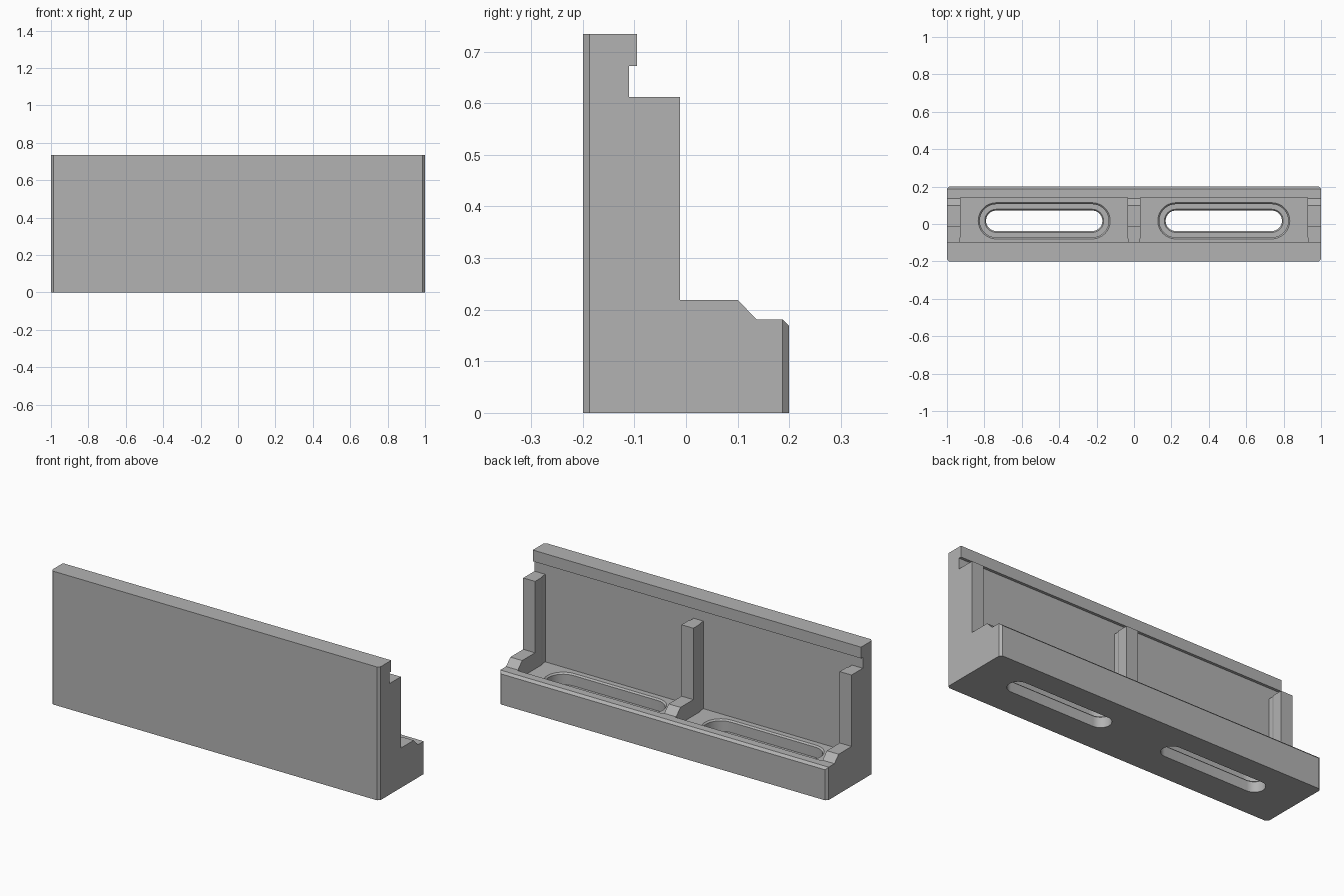
import bpy, bmesh, math

cube = bpy.data.objects.get("Cube")
if cube:
    bpy.data.objects.remove(cube, do_unlink=True)

grey = bpy.data.materials.new("plain_grey")
grey.use_nodes = True
colour = (0.45, 0.45, 0.45, 1)
grey.diffuse_color = colour
grey.node_tree.nodes["Principled BSDF"].inputs["Base Color"].default_value = colour


def loft(name, rings, bevel_test=None, bevel=0.0):
    """Solid through a list of equal-length point rings, capped at both ends."""
    bm = bmesh.new()
    loops = [[bm.verts.new(p) for p in ring] for ring in rings]
    n = len(loops[0])
    for a, b in zip(loops, loops[1:]):
        for i in range(n):
            j = (i + 1) % n
            bm.faces.new((a[i], a[j], b[j], b[i]))
    bm.faces.new(loops[0][::-1])
    bm.faces.new(loops[-1])
    bmesh.ops.recalc_face_normals(bm, faces=bm.faces)
    if bevel_test:
        edges = [e for e in bm.edges if bevel_test(*[v.co for v in e.verts])]
        bmesh.ops.bevel(bm, geom=edges, offset=bevel, segments=1, affect='EDGES')
    mesh = bpy.data.meshes.new(name)
    bm.to_mesh(mesh)
    bm.free()
    mesh.materials.append(grey)
    obj = bpy.data.objects.new(name, mesh)
    bpy.context.collection.objects.link(obj)
    return obj


def stadium(cx, cy, z, half, radius, steps=16):
    """Ring with two straight sides and round ends."""
    ring = []
    for side in (1, -1):
        for i in range(steps + 1):
            t = math.pi * i / steps - math.pi / 2
            ring.append((cx + side * (half + radius * math.cos(t)),
                         cy + side * radius * math.sin(t), z))
    return ring


# Body: side profile with upright wall, top lip, rib outline and base
profile = [(-0.2, 0), (0.2, 0), (0.2, 0.168), (0.187, 0.181), (0.137, 0.181),
           (0.1, 0.219), (-0.012, 0.219), (-0.012, 0.612), (-0.11, 0.612),
           (-0.11, 0.672), (-0.095, 0.672), (-0.095, 0.734), (-0.2, 0.734)]


def outer_corner(a, b):
    return (abs(a.x - b.x) < 1e-4 and abs(a.y - b.y) < 1e-4
            and abs(abs(a.y) - 0.2) < 1e-4)


body = loft("clamp_jaw_body", [[(x, y, z) for y, z in profile] for x in (-1, 1)],
            outer_corner, 0.013)

# Cutters: pockets between the ribs, and stepped slots through the floor
cutters = []
for side in (-1, 1):
    inner, outer, flare = 0.036, 0.928, 0.006
    plan = [(inner, 0.143), (outer, 0.143), (outer, -0.07), (outer + flare, -0.085),
            (outer + flare, -0.11), (inner - flare, -0.11),
            (inner - flare, -0.085), (inner, -0.07)]
    cutters.append(loft("pocket_cutter",
                        [[(side * x, y, z) for x, y in plan] for z in (0.13, 0.64)]))
    steps = [(-0.05, 0.055), (0.057, 0.055), (0.065, 0.062),
             (0.065, 0.089), (0.122, 0.089), (0.14, 0.107)]
    cutters.append(loft("slot_cutter",
                        [stadium(side * 0.48, 0.017, z, 0.256, r) for z, r in steps]))

bpy.ops.object.select_all(action='DESELECT')
bpy.context.view_layer.objects.active = body
body.select_set(True)
for cutter in cutters:
    cutter.hide_render = True
    mod = body.modifiers.new("cut", 'BOOLEAN')
    mod.operation = 'DIFFERENCE'
    mod.solver = 'EXACT'
    mod.object = cutter
    bpy.ops.object.modifier_apply(modifier=mod.name)
    bpy.data.objects.remove(cutter, do_unlink=True)

# Smooth only the round slot ends
bpy.ops.object.shade_smooth_by_angle(angle=math.radians(15))
